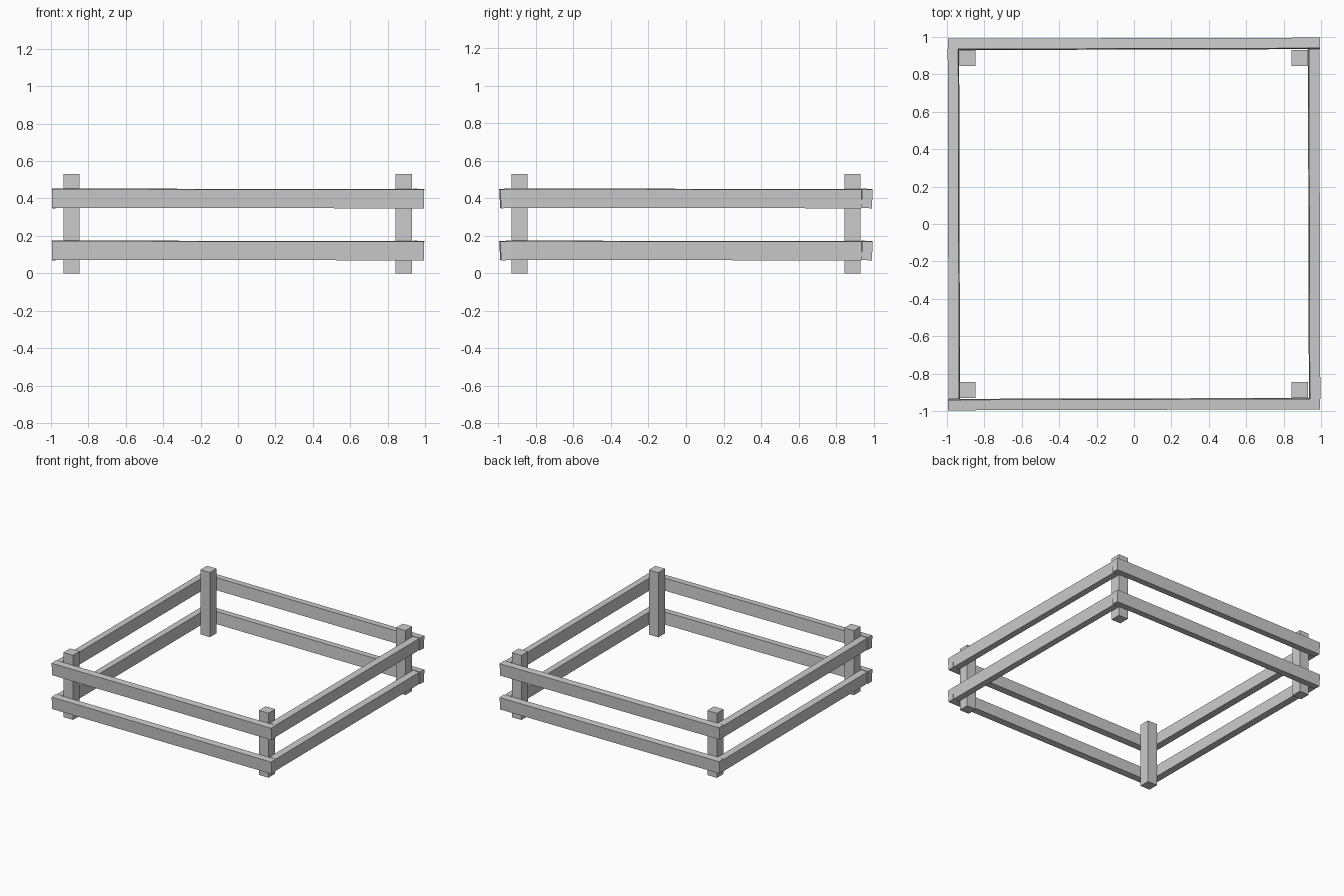
import bpy
from math import radians

if "Cube" in bpy.data.objects:
    bpy.data.objects.remove(bpy.data.objects["Cube"])


def box(name, center, size, rot=(0, 0, 0)):
    bpy.ops.mesh.primitive_cube_add(size=1, location=center,
                                    rotation=[radians(a) for a in rot])
    o = bpy.context.object
    o.name = name
    o.scale = size
    bpy.ops.object.transform_apply(location=False, rotation=False, scale=True)
    return o


# Four square corner posts
for sx in (-1, 1):
    for sy in (-1, 1):
        side = ("front" if sy < 0 else "back") + ("_left" if sx < 0 else "_right")
        box("post_" + side, (sx * 0.888 - 0.002, sy * 0.888, 0.265), (0.087, 0.087, 0.53))

# Two tiers of rails, each slightly skewed and leaning outward like rough timber
for tier, z in (("lower", 0.122), ("upper", 0.4)):
    for sy, name in ((-1, "front"), (1, "back")):
        box(f"{tier}_{name}_rail", (0, sy * 0.963, z), (1.99, 0.056, 0.1),
            (-sy * 3, 0.1, 0.15))
    for sx, name in ((-1, "left"), (1, "right")):
        box(f"{tier}_{name}_rail", (sx * 0.963, 0, z), (0.056, 1.87, 0.1),
            (-0.1, sx * 3, 0.15))
